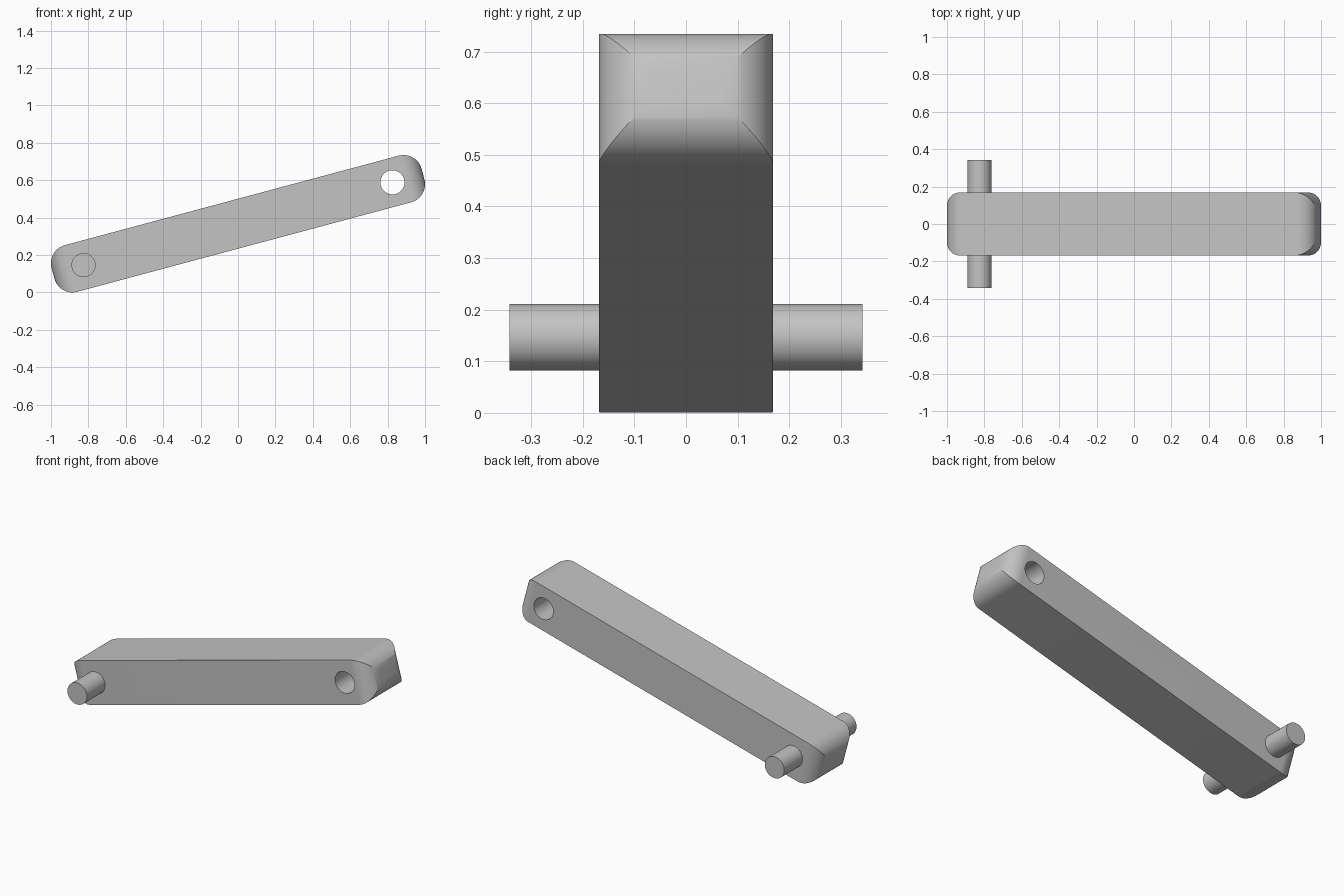
import bpy, bmesh, math
from mathutils import Matrix

if "Cube" in bpy.data.objects:
    bpy.data.objects.remove(bpy.data.objects["Cube"])

TILT = math.radians(15)
HALF_LEN, HALF_W, HALF_H = 1.024, 0.169, 0.129
ROUND = 0.1          # radius of the rounded ends
PIVOT = 0.855        # distance of the pin and the hole from the middle
PIN_R, PIN_HALF = 0.0645, 0.342
STEPS = 20

grey = bpy.data.materials.new("plain grey")
grey.use_nodes = True
colour = (0.55, 0.55, 0.55, 1)
grey.diffuse_color = colour
grey.node_tree.nodes["Principled BSDF"].inputs["Base Color"].default_value = colour

# Tilted frame shared by all parts
frame = Matrix.Translation((0, 0, 0.3675)) @ Matrix.Rotation(-TILT, 4, "Y")


def add_object(name, bm):
    bmesh.ops.recalc_face_normals(bm, faces=bm.faces)
    mesh = bpy.data.meshes.new(name)
    bm.to_mesh(mesh)
    bm.free()
    mesh.materials.append(grey)
    obj = bpy.data.objects.new(name, mesh)
    obj.matrix_world = frame
    bpy.context.collection.objects.link(obj)
    return obj


def cross_cylinder(name, x):
    bm = bmesh.new()
    place = Matrix.Translation((x, 0, 0)) @ Matrix.Rotation(math.pi / 2, 4, "X")
    bmesh.ops.create_cone(bm, cap_ends=True, segments=64, radius1=PIN_R,
                          radius2=PIN_R, depth=2 * PIN_HALF, matrix=place)
    return add_object(name, bm)


def activate(obj):
    bpy.ops.object.select_all(action="DESELECT")
    obj.select_set(True)
    bpy.context.view_layer.objects.active = obj


# Bar: rectangular sections that shrink along a quarter circle at both ends
half = []
for i in range(STEPS + 1):
    a = i / STEPS * math.pi / 2
    half.append((HALF_LEN - ROUND + ROUND * math.sin(a), ROUND * (1 - math.cos(a))))
sections = [(-x, t) for x, t in reversed(half)] + half

bm = bmesh.new()
rings = []
for x, t in sections:
    w, h = HALF_W - t, HALF_H - t
    rings.append([bm.verts.new((x, sy * w, sz * h))
                  for sy, sz in ((-1, -1), (1, -1), (1, 1), (-1, 1))])
for r0, r1 in zip(rings, rings[1:]):
    for k in range(4):
        j = (k + 1) % 4
        bm.faces.new((r0[k], r0[j], r1[j], r1[k]))
bm.faces.new(rings[0])
bm.faces.new(rings[-1])
bar = add_object("link_bar", bm)

# Through hole at the raised end
cutter = cross_cylinder("hole_cutter", PIVOT)
cutter.hide_render = True
cut = bar.modifiers.new("hole", "BOOLEAN")
cut.operation, cut.solver, cut.object = "DIFFERENCE", "EXACT", cutter
activate(bar)
bpy.ops.object.modifier_apply(modifier=cut.name)
bpy.data.objects.remove(cutter)

# Pin at the low end, sticking out on both sides
pin = cross_cylinder("pivot_pin", -PIVOT)

for obj in (bar, pin):
    activate(obj)
    bpy.ops.object.shade_smooth_by_angle(angle=math.radians(25))
